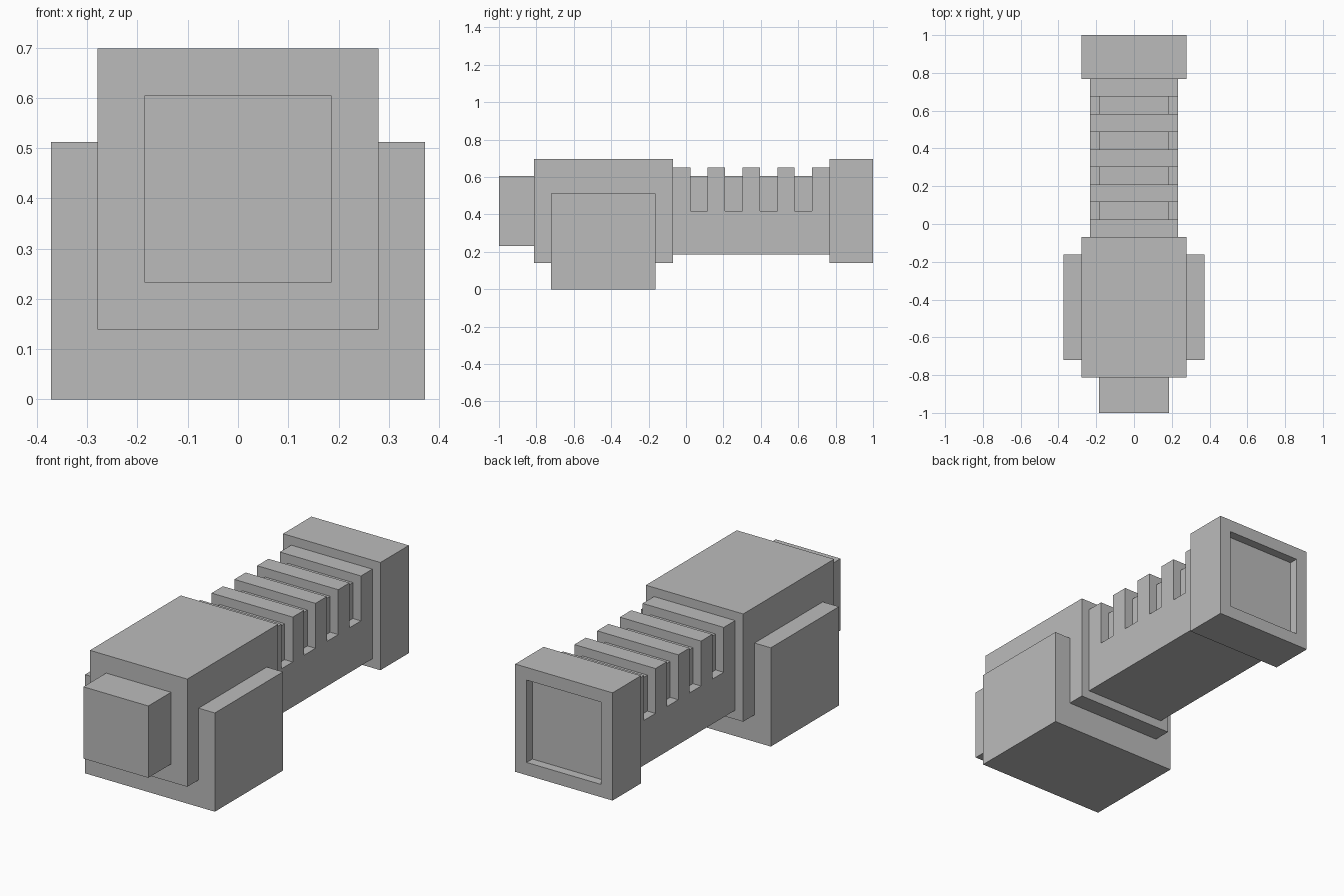
import bpy
import bmesh

cube = bpy.data.objects.get("Cube")
if cube:
    bpy.data.objects.remove(cube, do_unlink=True)

U = 2 / 21.5  # one design unit; the model is 21.5 units long

grey = bpy.data.materials.new("plain grey")
grey.use_nodes = True
colour = (0.5, 0.5, 0.5, 1)
grey.diffuse_color = colour
grey.node_tree.nodes["Principled BSDF"].inputs["Base Color"].default_value = colour


def extrude_profile(name, profile, half_width):
    """Extrude a (y, z) outline, in design units, symmetrically across x."""
    bm = bmesh.new()
    face = bm.faces.new([bm.verts.new((-half_width * U, y * U - 1, z * U))
                         for y, z in profile])
    result = bmesh.ops.extrude_face_region(bm, geom=[face])
    moved = [v for v in result["geom"] if isinstance(v, bmesh.types.BMVert)]
    bmesh.ops.translate(bm, verts=moved, vec=(2 * half_width * U, 0, 0))
    bmesh.ops.recalc_face_normals(bm, faces=bm.faces)
    mesh = bpy.data.meshes.new(name)
    bm.to_mesh(mesh)
    bm.free()
    mesh.materials.append(grey)
    obj = bpy.data.objects.new(name, mesh)
    bpy.context.collection.objects.link(obj)
    return obj


def box(name, half_width, y0, y1, z0, z1):
    return extrude_profile(name, [(y0, z0), (y1, z0), (y1, z1), (y0, z1)], half_width)


# Front block, main housing and the clamp around it
box("front_block", 2, 0, 2, 2.5, 6.5)
box("housing", 3, 2, 10, 1.5, 7.5)
box("side_clamp", 4, 3, 9, 0, 5.5)

# Ribbed grip: comb outline with four grooves, filled by a narrower core
outline = [(19, 2), (10, 2), (10, 7)]
for i in range(4):
    y = 11 + 2 * i
    outline += [(y, 7), (y, 4.5), (y + 1, 4.5), (y + 1, 7)]
outline.append((19, 7))
extrude_profile("ribbed_grip", outline, 2.5)
box("grip_core", 2, 10, 19, 2.5, 6.5)

# End cap with a shallow square recess in its back
cap = box("end_cap", 3, 19, 21.5, 1.5, 7.5)
bm = bmesh.new()
bm.from_mesh(cap.data)
bm.normal_update()
back = max(bm.faces, key=lambda f: f.normal.y)
bmesh.ops.inset_region(bm, faces=[back], thickness=U)
result = bmesh.ops.extrude_face_region(bm, geom=[back])
floor = [v for v in result["geom"] if isinstance(v, bmesh.types.BMVert)]
bmesh.ops.translate(bm, verts=floor, vec=(0, -0.5 * U, 0))
if back.is_valid:
    bmesh.ops.delete(bm, geom=[back], context="FACES_ONLY")
bmesh.ops.recalc_face_normals(bm, faces=bm.faces)
bm.to_mesh(cap.data)
bm.free()
